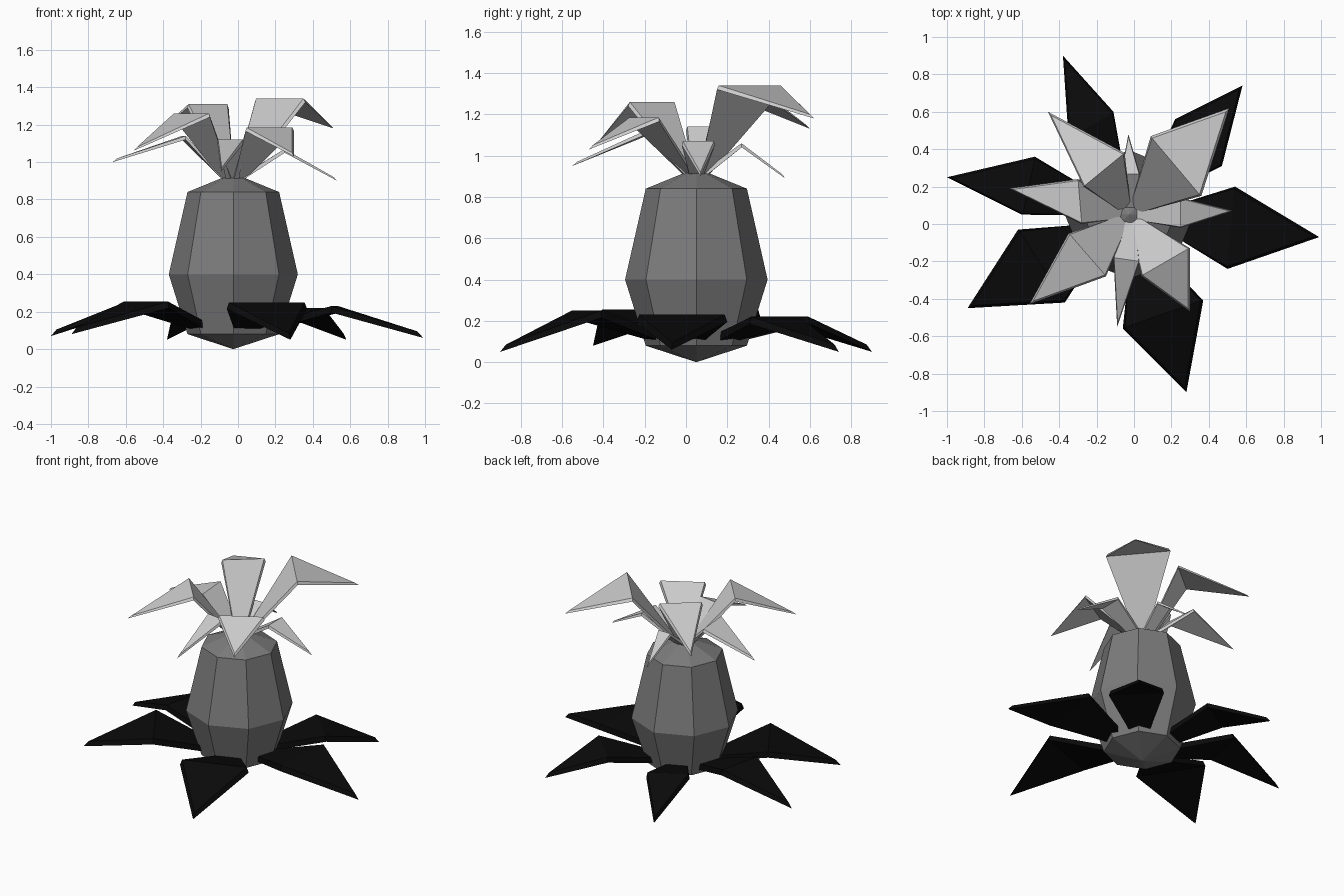
import bpy, bmesh
from math import cos, sin, pi
from mathutils import Vector

if "Cube" in bpy.data.objects:
    bpy.data.objects.remove(bpy.data.objects["Cube"])

CX, CY = -0.025, 0.05   # plant axis


def grey(name, v):
    m = bpy.data.materials.new(name)
    m.diffuse_color = (v, v, v, 1)
    m.use_nodes = True
    m.node_tree.nodes["Principled BSDF"].inputs["Base Color"].default_value = m.diffuse_color
    return m


def finish(bm, name, mat):
    bmesh.ops.recalc_face_normals(bm, faces=bm.faces)
    me = bpy.data.meshes.new(name)
    bm.to_mesh(me)
    bm.free()
    me.materials.append(mat)
    bpy.context.collection.objects.link(bpy.data.objects.new(name, me))


# Eight-sided bulb body: rings closed by a point at each end
def bulb(name, rings, z_bottom, z_top, mat, n=8):
    bm = bmesh.new()
    loops = [[bm.verts.new((CX + r * cos(2 * pi * i / n), CY + r * sin(2 * pi * i / n), z))
              for i in range(n)] for r, z in rings]
    low, high = bm.verts.new((CX, CY, z_bottom)), bm.verts.new((CX, CY, z_top))
    for i in range(n):
        j = (i + 1) % n
        for a, b in zip(loops, loops[1:]):
            bm.faces.new((a[i], a[j], b[j], b[i]))
        bm.faces.new((low, loops[0][j], loops[0][i]))
        bm.faces.new((high, loops[-1][i], loops[-1][j]))
    finish(bm, name, mat)


# Bent pointed leaf: wide underside, slightly smaller top side
def leaf(name, tip, left, right, z_bend, z_tip, base_r, base_w, z_base, t, mat):
    mid = (Vector(left) + Vector(right)) / 2
    axis = Vector((CX, CY))
    d = (mid - axis).normalized()
    side = Vector((-d.y, d.x)) * base_w / 2
    base = axis + d * base_r
    if (Vector(left) - mid).dot(side) < 0:
        left, right = right, left
    under = [Vector((*(base + side), z_base)), Vector((*(base - side), z_base)),
             Vector((*right, z_bend - t)), Vector((*tip, z_tip)), Vector((*left, z_bend - t))]
    centre = sum(under, Vector()) / 5
    upper = []
    for i, p in enumerate(under):
        q = p.lerp(centre, 0.06)
        q.z = p.z + t
        if i < 2:
            q -= Vector((d.x, d.y, 0)) * t
        upper.append(q)
    bm = bmesh.new()
    lo = [bm.verts.new(p) for p in under]
    hi = [bm.verts.new(p) for p in upper]
    for v in (lo, hi):
        bm.faces.new((v[0], v[1], v[2], v[4]))
        bm.faces.new((v[4], v[2], v[3]))
    for i in range(5):
        j = (i + 1) % 5
        bm.faces.new((lo[i], lo[j], hi[j], hi[i]))
    finish(bm, name, mat)


body_mat, crown_mat, dark_mat = grey("mid_grey", 0.2), grey("light_grey", 0.55), grey("black", 0.003)

bulb("body", [(0.245, 0.08), (0.345, 0.40), (0.245, 0.84)], 0.0, 0.94, body_mat)

# Crown leaves: tip, two bend corners, bend height, tip height
crown = [
    ((0.51, 0.62), (0.09, 0.47), (0.36, 0.15), 1.34, 1.18),
    ((-0.46, 0.60), (-0.27, 0.20), (-0.05, 0.38), 1.31, 1.13),
    ((-0.56, -0.43), (-0.35, -0.05), (-0.15, -0.28), 1.26, 1.06),
    ((0.30, -0.47), (0.04, -0.28), (0.30, -0.13), 1.185, 1.03),
    ((0.53, 0.07), (0.25, 0.14), (0.25, -0.02), 1.07, 0.90),
    ((-0.03, 0.48), (-0.07, 0.27), (0.03, 0.27), 1.06, 0.89),
    ((-0.09, -0.55), (-0.11, -0.18), (0.03, -0.20), 1.12, 0.95),
    ((-0.67, 0.19), (-0.30, 0.24), (-0.28, 0.0), 1.14, 1.0),
]
for i, c in enumerate(crown):
    leaf(f"crown_leaf_{i + 1}", *c, 0.05, 0.07, 0.905, 0.02, crown_mat)

# Dark leaves round the foot
foot = [
    ((-0.38, 0.90), (-0.35, 0.46), (-0.11, 0.60), 0.22, 0.05),
    ((0.58, 0.74), (0.22, 0.56), (0.47, 0.31), 0.22, 0.05),
    ((0.99, -0.07), (0.54, 0.20), (0.50, -0.24), 0.23, 0.06),
    ((0.28, -0.90), (-0.06, -0.56), (0.37, -0.41), 0.25, 0.05),
    ((-0.89, -0.45), (-0.62, -0.03), (-0.37, -0.42), 0.255, 0.08),
    ((-1.0, 0.25), (-0.53, 0.36), (-0.60, 0.05), 0.255, 0.07),
]
for i, f in enumerate(foot):
    leaf(f"foot_leaf_{i + 1}", *f, 0.2, 0.12, 0.10, 0.035, dark_mat)
